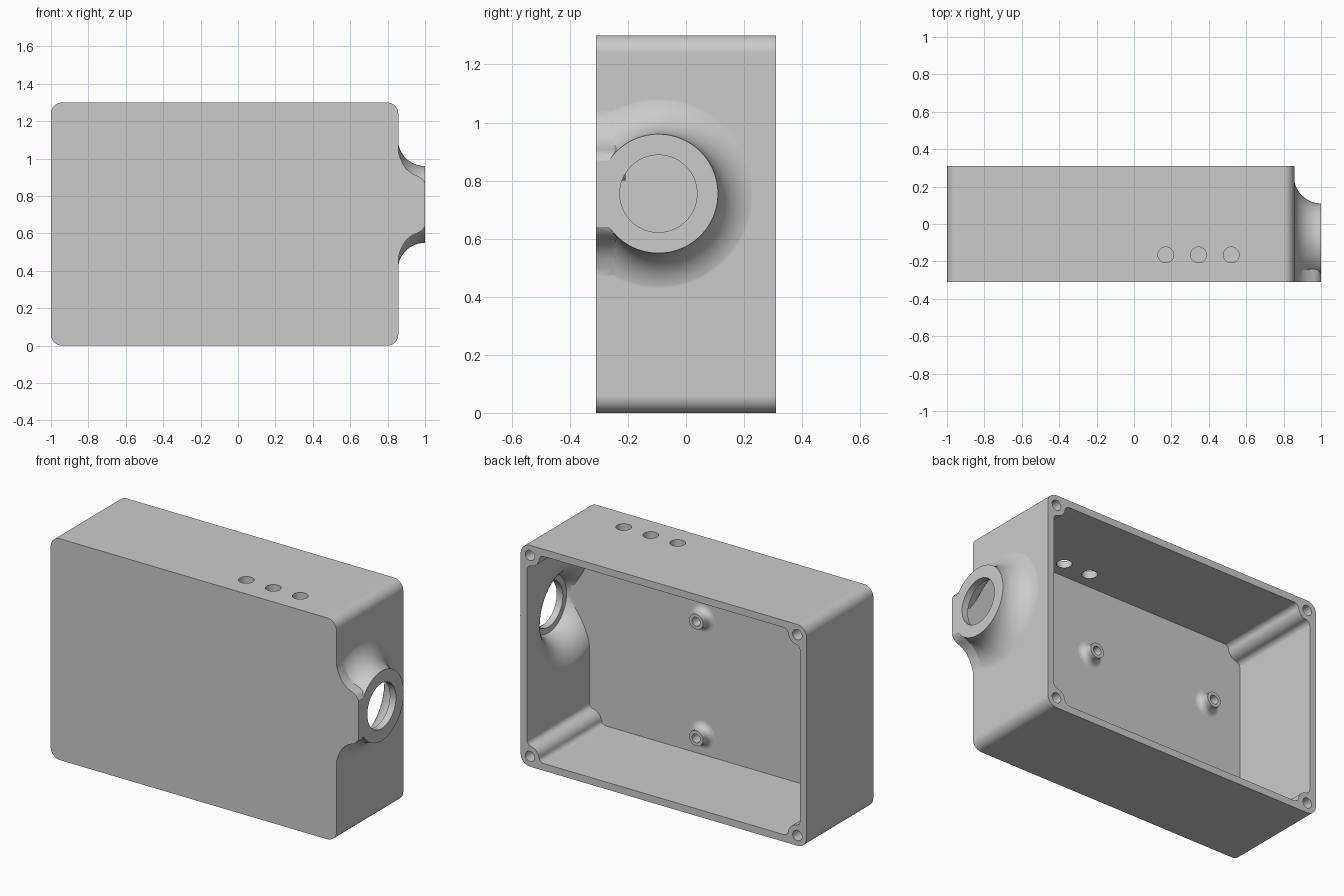
import bpy, bmesh, math
from mathutils import Matrix, Vector

cube = bpy.data.objects.get("Cube")
if cube:
    bpy.data.objects.remove(cube, do_unlink=True)

grey = bpy.data.materials.new("plain grey")
grey.use_nodes = True
COLOUR = (0.6, 0.6, 0.6, 1)
grey.diffuse_color = COLOUR
grey.node_tree.nodes["Principled BSDF"].inputs["Base Color"].default_value = COLOUR

LEFT, RIGHT, FRONT, BACK, TOP = 0.857, -1.0, -0.31, 0.31, 1.3
WALL = 0.042
FLOOR = FRONT + WALL
PORT_Y, PORT_Z = -0.095, 0.755


def make_object(name, bm):
    bmesh.ops.recalc_face_normals(bm, faces=bm.faces)
    mesh = bpy.data.meshes.new(name)
    bm.to_mesh(mesh)
    bm.free()
    mesh.materials.append(grey)
    obj = bpy.data.objects.new(name, mesh)
    bpy.context.collection.objects.link(obj)
    return obj


def prism(name, outline, y0, y1):
    """Extrude an x/z outline along y."""
    bm = bmesh.new()
    face = bm.faces.new([bm.verts.new((x, y0, z)) for x, z in outline])
    out = bmesh.ops.extrude_face_region(bm, geom=[face], use_keep_orig=True)
    moved = [v for v in out["geom"] if isinstance(v, bmesh.types.BMVert)]
    bmesh.ops.translate(bm, verts=moved, vec=(0, y1 - y0, 0))
    return make_object(name, bm)


def lathe(name, profile, axis, centre, steps=96):
    """Revolve a closed (distance along axis, radius) profile about an axis."""
    bm = bmesh.new()
    verts = [bm.verts.new((r, 0, h)) for h, r in profile]
    n = len(verts)
    edges = [bm.edges.new((verts[i], verts[(i + 1) % n])) for i in range(n)]
    bmesh.ops.spin(bm, geom=verts + edges, cent=(0, 0, 0), axis=(0, 0, 1),
                   angle=math.tau, steps=steps, use_duplicate=False)
    bmesh.ops.remove_doubles(bm, verts=bm.verts, dist=1e-5)
    turn = Vector((0, 0, 1)).rotation_difference(Vector(axis)).to_matrix().to_4x4()
    bm.transform(Matrix.Translation(centre) @ turn)
    return make_object(name, bm)


def rod(radius, start, axis, length, steps=48):
    return lathe("cutter", [(0, 0), (0, radius), (length, radius), (length, 0)],
                 axis, start, steps)


def combine(target, tool, operation):
    mod = target.modifiers.new("combine", "BOOLEAN")
    mod.operation, mod.solver, mod.object = operation, "EXACT", tool
    bpy.context.view_layer.objects.active = target
    bpy.ops.object.modifier_apply(modifier=mod.name)
    bpy.data.objects.remove(tool, do_unlink=True)


def arc(cx, cy, radius, a0, a1, steps=10):
    angles = [math.radians(a0 + (a1 - a0) * i / steps) for i in range(steps + 1)]
    return [(cx + radius * math.cos(a), cy + radius * math.sin(a)) for a in angles]


def four_corners(corner):
    """Mirror a corner path, measured inward from the corner, around the box."""
    path = []
    for sx, sz in ((1, 1), (-1, 1), (-1, -1), (1, -1)):
        pts = corner if sx == sz else corner[::-1]
        path += [(RIGHT + u if sx > 0 else LEFT - u, v if sz > 0 else TOP - v)
                 for u, v in pts]
    return path


def flare(radius, x_start, x_end, steps=14):
    """Concave trumpet profile that runs from the wall to the port."""
    pts = [(x_start, 0), (x_start, 0.35)]
    for i in range(steps + 1):
        a = math.pi / 2 * i / steps
        x = 1 - radius * math.cos(a)
        if x < x_end - 0.001:
            pts.append((x, 0.35 - radius * math.sin(a)))
    pts.append((x_end, 0.35 - math.sqrt(radius ** 2 - (1 - x_end) ** 2)))
    return pts + [(x_end, 0)]


def clip(obj, y_min):
    box = [(0, 0), (2, 0), (2, 2), (0, 2)]
    combine(obj, prism("cutter", box, y_min, 1), "INTERSECT")


# Outer shell with rounded corners
CORNER = 0.06
shell = prism("enclosure", four_corners(arc(CORNER, CORNER, CORNER, 180, 270)), FRONT, BACK)

# Flared port on the left wall, cut flush with the front
port = lathe("port", flare(0.145, 0.8, 1.0), (1, 0, 0), (0, PORT_Y, PORT_Z))
clip(port, FRONT)
combine(shell, port, "UNION")

# Web joining the port to the front face
half = [(0.8, 0.29), (0.855, 0.29), (0.865, 0.255), (0.88, 0.22), (0.9, 0.19),
        (0.93, 0.165), (0.965, 0.15), (0.985, 0.138), (1.0, 0.115)]
outline = [(x, PORT_Z + h) for x, h in half] + [(x, PORT_Z - h) for x, h in half[::-1]]
combine(shell, prism("web", outline, FRONT, -0.2), "UNION")

# Cavity, leaving filleted screw posts in the corners
POST, FILLET = 0.06, 0.03
dv = WALL + FILLET - POST
du = math.sqrt((POST + FILLET) ** 2 - dv ** 2)
tilt = math.degrees(math.atan2(dv, du))
lower = arc(POST + du, POST + dv, FILLET, 180 + tilt, 270, 6)
upper = [(v, u) for u, v in lower[::-1]]
post = upper + arc(POST, POST, POST, 90 - tilt, tilt)[1:-1] + lower
combine(shell, prism("cutter", four_corners(post), FLOOR, BACK + 0.1), "DIFFERENCE")

# Hollow inside the port, then its bore
hollow = lathe("cutter", flare(0.187, 0.75, 0.96), (1, 0, 0), (0, PORT_Y, PORT_Z))
clip(hollow, FLOOR)
combine(shell, hollow, "DIFFERENCE")
combine(shell, rod(0.133, (0.9, PORT_Y, PORT_Z), (1, 0, 0), 0.2, 96), "DIFFERENCE")

# Three round holes in the top wall
for x in (0.17, 0.345, 0.52):
    combine(shell, rod(0.042, (x, -0.165, 1.2), (0, 0, 1), 0.2), "DIFFERENCE")

# Screw holes in the corner posts
for x in (RIGHT + POST, LEFT - POST):
    for z in (POST, TOP - POST):
        combine(shell, rod(0.03, (x, BACK - 0.25, z), (0, 1, 0), 0.4, 32), "DIFFERENCE")

# Hollow mounting standoffs on the inside of the front
sweep = [(0.035 - 0.035 * math.sin(math.radians(a)), 0.08 - 0.035 * math.cos(math.radians(a)))
         for a in range(0, 91, 15)]
profile = [(-0.01, 0.026), (0.06, 0.026), (0.06, 0.045)] + sweep + [(-0.01, 0.08)]
standoffs = [lathe("standoff", profile, (0, 1, 0), (x, FLOOR, z), 48)
             for x in (0.08, -0.73) for z in (0.16, 0.845)]

# Smooth shading with crisp edges
bpy.ops.object.select_all(action="DESELECT")
for obj in [shell] + standoffs:
    obj.select_set(True)
bpy.context.view_layer.objects.active = shell
bpy.ops.object.shade_smooth_by_angle(angle=math.radians(30))
for obj in [shell] + standoffs:
    mod = obj.modifiers.new("even normals", "WEIGHTED_NORMAL")
    mod.keep_sharp = True
